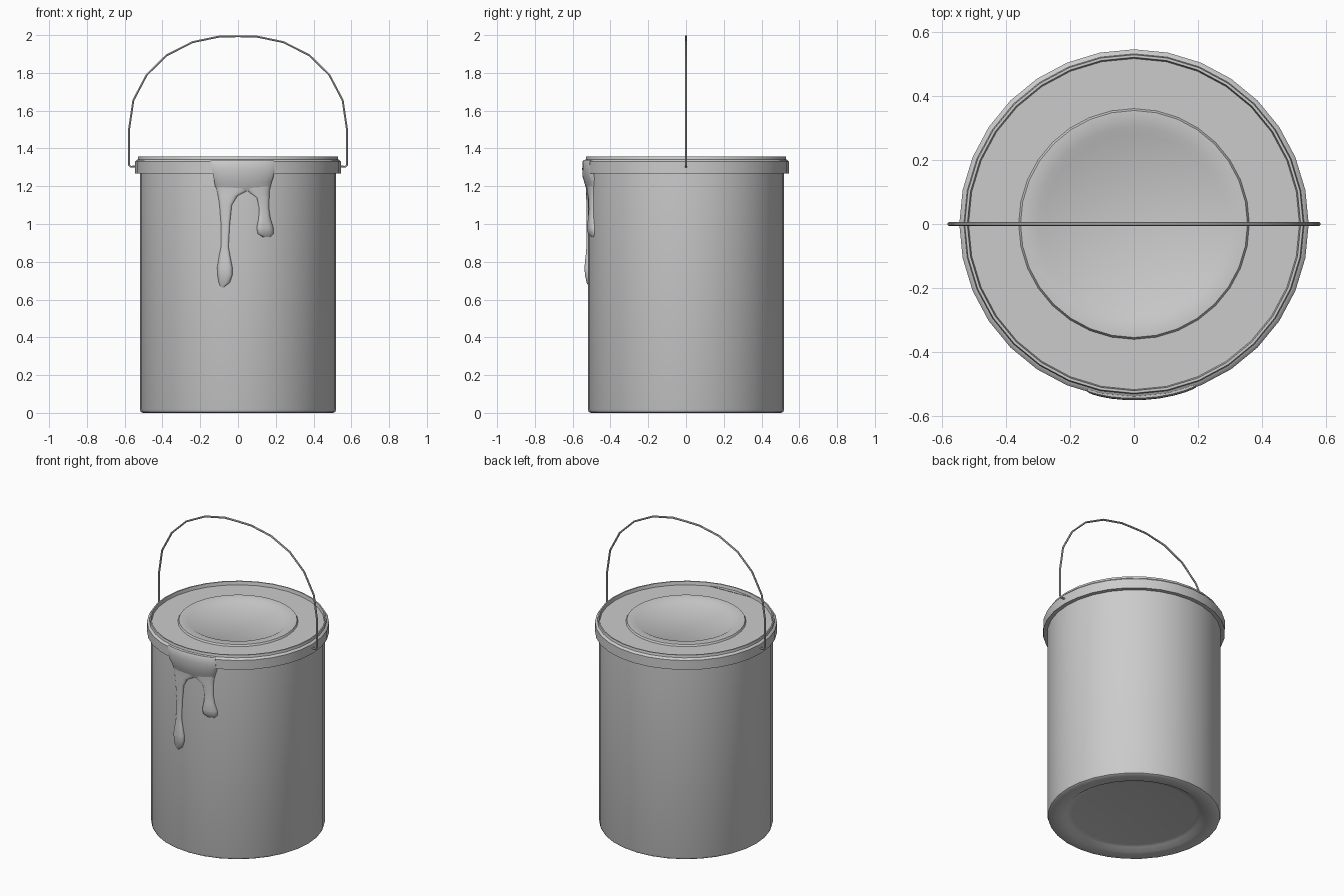
import bpy, math

if "Cube" in bpy.data.objects:
    bpy.data.objects.remove(bpy.data.objects["Cube"])

SIDES = 32


def finish(name, verts, faces, angle=35):
    me = bpy.data.meshes.new(name)
    me.from_pydata(verts, [], faces)
    ob = bpy.data.objects.new(name, me)
    bpy.context.collection.objects.link(ob)
    bpy.ops.object.select_all(action='DESELECT')
    ob.select_set(True)
    bpy.context.view_layer.objects.active = ob
    bpy.ops.object.mode_set(mode='EDIT')
    bpy.ops.mesh.select_all(action='SELECT')
    bpy.ops.mesh.normals_make_consistent(inside=False)
    bpy.ops.object.mode_set(mode='OBJECT')
    bpy.ops.object.shade_smooth_by_angle(angle=math.radians(angle))
    return ob


def lathe(name, profile):
    """Spin (radius, z) points around z and cap both ends."""
    verts, faces = [], []
    for r, z in profile:
        for i in range(SIDES):
            a = 2 * math.pi * i / SIDES
            verts.append((r * math.cos(a), r * math.sin(a), z))
    for k in range(len(profile) - 1):
        for i in range(SIDES):
            j = (i + 1) % SIDES
            a, b = k * SIDES, (k + 1) * SIDES
            faces.append((a + i, a + j, b + j, b + i))
    faces.append(tuple(range(SIDES)))
    faces.append(tuple(range(len(verts) - SIDES, len(verts))))
    return finish(name, verts, faces)


# Can body with recessed bottom panel
lathe("can_body", [(0.37, 0.025), (0.40, 0.02), (0.43, 0.0), (0.505, 0.0),
                   (0.515, 0.006), (0.52, 0.02), (0.52, 1.30)])

# Lid: skirt, lip, recessed floor, raised ring and sunken centre
lathe("lid", [(0.515, 1.268), (0.545, 1.268), (0.545, 1.33), (0.537, 1.339),
              (0.531, 1.341), (0.528, 1.357), (0.520, 1.357), (0.516, 1.335),
              (0.36, 1.335), (0.354, 1.346), (0.305, 1.346), (0.282, 1.333)])

# Wire handle, hooked into the skirt on both sides
half = [(0.535, 1.305), (0.568, 1.303), (0.577, 1.312), (0.577, 1.50),
        (0.554, 1.655), (0.483, 1.79), (0.378, 1.893), (0.24, 1.963), (0.096, 1.993)]
path = half + [(0.0, 1.994)] + [(-x, z) for x, z in reversed(half)]
cu = bpy.data.curves.new("handle", 'CURVE')
cu.dimensions = '3D'
cu.bevel_depth = 0.006
cu.bevel_resolution = 1
cu.use_fill_caps = True
sp = cu.splines.new('POLY')
sp.points.add(len(path) - 1)
for p, (x, z) in zip(sp.points, path):
    p.co = (x, 0, z, 1)
handle = bpy.data.objects.new("handle", cu)
bpy.context.collection.objects.link(handle)
bpy.ops.object.select_all(action='DESELECT')
handle.select_set(True)
bpy.context.view_layer.objects.active = handle
bpy.ops.object.convert(target='MESH')
bpy.ops.object.shade_smooth_by_angle(angle=math.radians(40))


# Paint drips: rows of (z, x left, x right, surface radius, bulge)
def drip(name, rows, n=10):
    verts, faces = [], []
    for z, xl, xr, r, b in rows:
        for i in range(n + 1):
            t = -math.cos(math.pi * i / n)
            x = (xl + xr) / 2 + t * (xr - xl) / 2
            rad = r + b * max(0.0, 1 - t ** 4) ** 0.5
            verts.append((x, -math.sqrt(rad * rad - x * x), z))
        for x in (xr, xl):
            verts.append((x, -math.sqrt((r - 0.02) ** 2 - x * x), z))
    m = n + 3
    for k in range(len(rows) - 1):
        for i in range(m):
            j = (i + 1) % m
            faces.append((k * m + i, k * m + j, (k + 1) * m + j, (k + 1) * m + i))
    faces.append(tuple(range(m)))
    faces.append(tuple(range(len(verts) - m, len(verts))))
    return finish(name, verts, faces, 50)


drip("paint_sheet", [
    (1.338, -0.145, 0.19, 0.540, 0.004), (1.33, -0.145, 0.19, 0.544, 0.005),
    (1.29, -0.138, 0.194, 0.545, 0.005), (1.25, -0.13, 0.188, 0.541, 0.007),
    (1.22, -0.125, 0.178, 0.526, 0.013), (1.195, -0.12, 0.172, 0.519, 0.013),
    (1.175, -0.10, 0.165, 0.517, 0.006)])
drip("paint_drip_long", [
    (1.22, -0.124, 0.08, 0.517, 0.015), (1.175, -0.113, 0.05, 0.516, 0.013),
    (1.15, -0.107, 0.0, 0.516, 0.014), (1.10, -0.099, -0.032, 0.516, 0.014),
    (1.0, -0.091, -0.043, 0.516, 0.013), (0.88, -0.091, -0.05, 0.516, 0.015),
    (0.83, -0.101, -0.041, 0.516, 0.019), (0.77, -0.111, -0.029, 0.516, 0.025),
    (0.73, -0.109, -0.029, 0.516, 0.022), (0.69, -0.103, -0.043, 0.516, 0.014),
    (0.665, -0.092, -0.075, 0.516, 0.003)])
drip("paint_drip_short", [
    (1.22, 0.03, 0.177, 0.517, 0.015), (1.175, 0.05, 0.168, 0.516, 0.014),
    (1.14, 0.098, 0.166, 0.516, 0.014), (1.08, 0.112, 0.165, 0.516, 0.014),
    (1.03, 0.108, 0.172, 0.516, 0.018), (0.98, 0.098, 0.188, 0.516, 0.023),
    (0.95, 0.103, 0.19, 0.516, 0.018), (0.93, 0.13, 0.172, 0.516, 0.004)])
